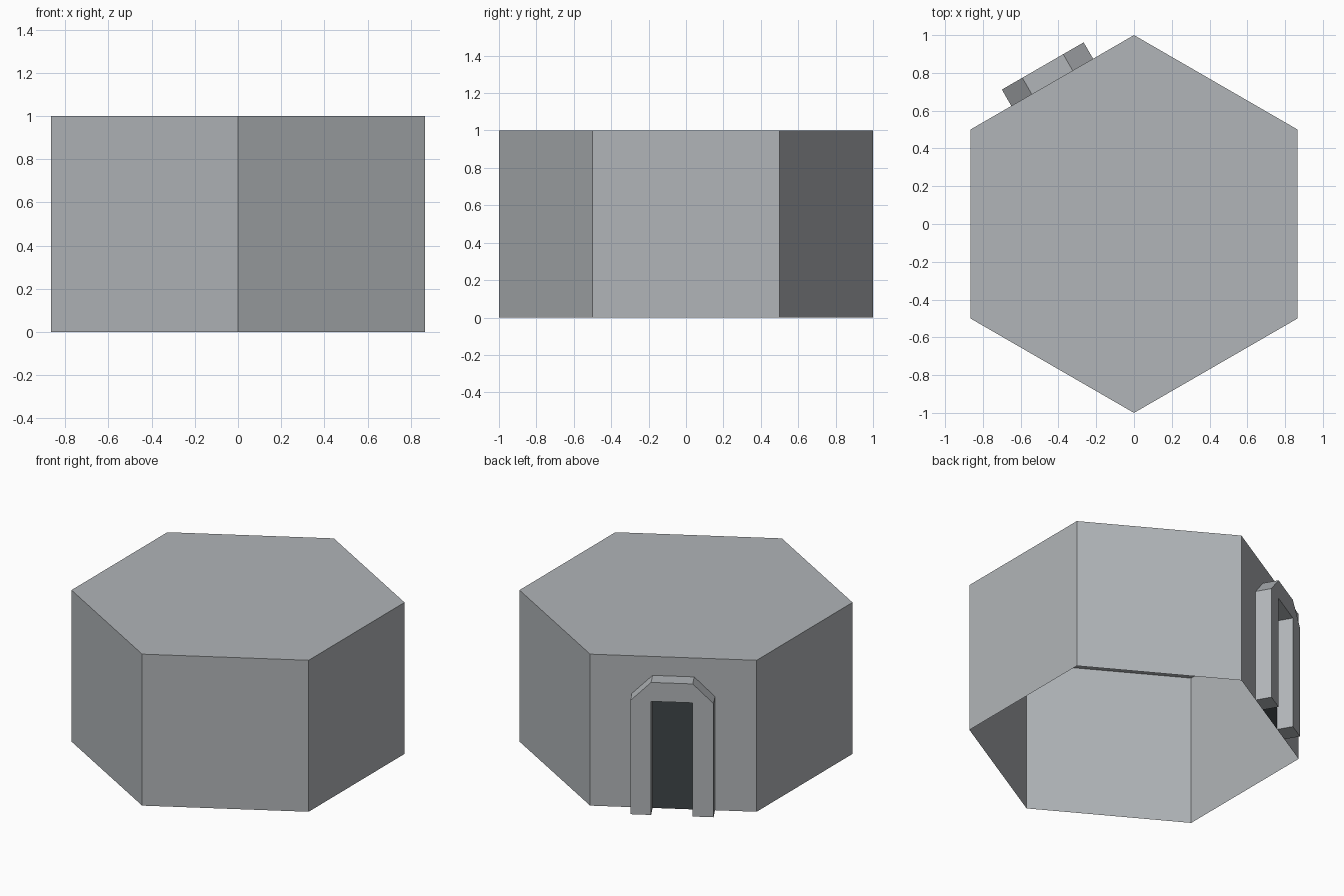
import bpy, bmesh, math
from mathutils import Vector

if "Cube" in bpy.data.objects:
    bpy.data.objects.remove(bpy.data.objects["Cube"])

APOTHEM = math.sqrt(3) / 2


def material(name, rgb):
    m = bpy.data.materials.new(name)
    m.diffuse_color = (*rgb, 1)
    m.use_nodes = True
    m.node_tree.nodes["Principled BSDF"].inputs["Base Color"].default_value = m.diffuse_color
    return m


GREY = material("wall grey", (0.44, 0.46, 0.48))
DARK = material("door dark", (0.05, 0.06, 0.066))


def on_side(angle, u, z, d=0.0):
    """Point on the hexagon side facing `angle`: u along it, z up, d outward."""
    n = Vector((math.cos(angle), math.sin(angle), 0))
    t = Vector((-n.y, n.x, 0))
    return n * (APOTHEM + d) + t * u + Vector((0, 0, z))


def add_object(name, bm, mats):
    bmesh.ops.remove_doubles(bm, verts=bm.verts, dist=1e-4)
    me = bpy.data.meshes.new(name)
    bm.to_mesh(me)
    bm.free()
    for m in mats:
        me.materials.append(m)
    ob = bpy.data.objects.new(name, me)
    bpy.context.collection.objects.link(ob)
    return ob


def face(bm, points, mat=0):
    f = bm.faces.new([bm.verts.new(p) for p in points])
    f.material_index = mat
    return f


DOOR_ANGLE = math.radians(120)   # back left side
W, H = 0.125, 0.75               # door half width and height

# Hexagonal shell, open underneath, with the door cut into one side
bm = bmesh.new()
square = [(-0.5, 0), (0.5, 0), (0.5, 1), (-0.5, 1)]
around_door = [(-0.5, 0), (-W, 0), (-W, H), (W, H), (W, 0),
               (0.5, 0), (0.5, 1), (-0.5, 1)]
for k in range(6):
    a = math.radians(60 * k)
    outline = around_door if k == 2 else square
    face(bm, [on_side(a, u, z) for u, z in outline])
face(bm, [on_side(math.radians(60 * k), -0.5, 1) for k in range(6)])
door = [(-W, 0), (W, 0), (W, H), (-W, H)]
face(bm, [on_side(DOOR_ANGLE, u, z) for u, z in door], 1)
add_object("hexagonal_building", bm, [GREY, DARK])

# Door frame with chamfered upper corners, standing out from the wall
bm = bmesh.new()
half = [(W, H), (W, 0), (2 * W, 0), (2 * W, H), (W, H + W)]
profile = half + [(-u, z) for u, z in reversed(half)]
front = [on_side(DOOR_ANGLE, u, z, 0.1) for u, z in profile]
back = [on_side(DOOR_ANGLE, u, z) for u, z in profile]
face(bm, front)
for i in range(len(profile)):
    j = (i + 1) % len(profile)
    face(bm, [front[i], back[i], back[j], front[j]])
add_object("door_frame", bm, [GREY])
